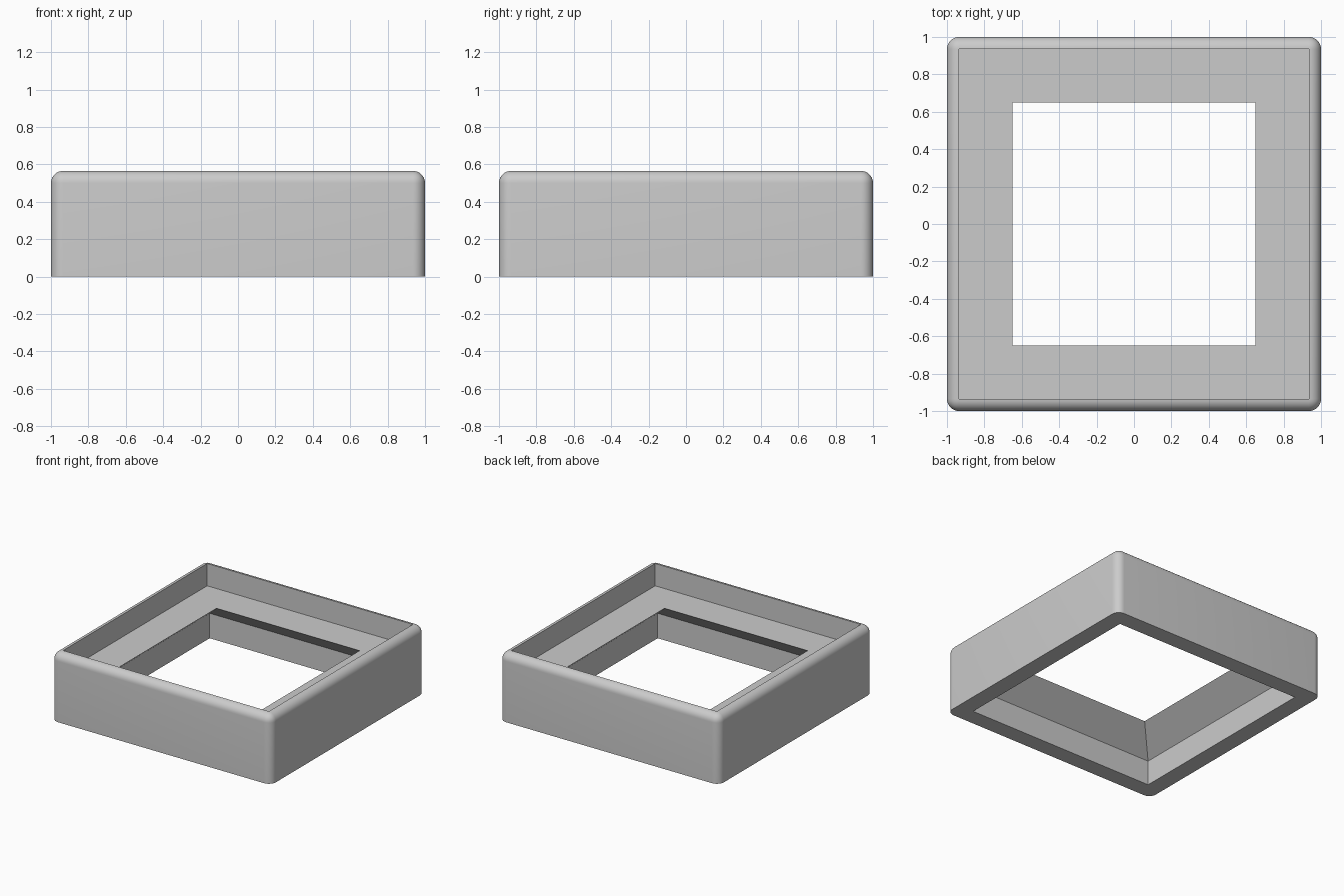
import bpy, bmesh
from mathutils import Matrix

if "Cube" in bpy.data.objects:
    bpy.data.objects.remove(bpy.data.objects["Cube"])

H = 0.565       # total height
R = 0.065       # outer edge rounding

# outer shell: block with rounded upright and top edges
bm = bmesh.new()
bmesh.ops.create_cube(bm, size=2, matrix=Matrix.Translation((0, 0, H / 2)) @ Matrix.Diagonal((1, 1, H / 2, 1)))
edges = [e for e in bm.edges if max(v.co.z for v in e.verts) > H - 1e-4]
bmesh.ops.bevel(bm, geom=edges, offset=R, segments=8, profile=0.5, affect='EDGES', clamp_overlap=True)

# open the flat top and bottom
caps = [f for f in bm.faces if all(abs(v.co.z - H) < 1e-4 for v in f.verts)
        or all(abs(v.co.z) < 1e-4 for v in f.verts)]
bmesh.ops.delete(bm, geom=caps, context='FACES')
bottom_edges = [e for e in bm.edges if all(abs(v.co.z) < 1e-4 for v in e.verts)]
w = 1 - R
corners = [(-1, -1), (1, -1), (1, 1), (-1, 1)]


def square_loop(half, z):
    return [bm.verts.new((sx * half, sy * half, z)) for sx, sy in corners]


# inside: upper wall, flat ledge, sloped underside, lower wall
loops = [square_loop(h, z) for h, z in
         [(w, H), (w, 0.382), (0.65, 0.382), (0.86, 0.205), (0.86, 0)]]
for a, b in zip(loops, loops[1:]):
    for i in range(4):
        j = (i + 1) % 4
        bm.faces.new((a[i], a[j], b[j], b[i]))

# bottom rim
inner = loops[-1]
inner_edges = [bm.edges.get((inner[i], inner[(i + 1) % 4])) for i in range(4)]
bmesh.ops.triangle_fill(bm, use_beauty=True, edges=bottom_edges + inner_edges, normal=(0, 0, -1))

bmesh.ops.remove_doubles(bm, verts=bm.verts, dist=0.001)
bmesh.ops.recalc_face_normals(bm, faces=bm.faces)

mesh = bpy.data.meshes.new("square_frame")
bm.to_mesh(mesh)
bm.free()
frame = bpy.data.objects.new("square_frame", mesh)
bpy.context.collection.objects.link(frame)
bpy.context.view_layer.objects.active = frame
frame.select_set(True)
bpy.ops.object.shade_smooth_by_angle(angle=0.5)
